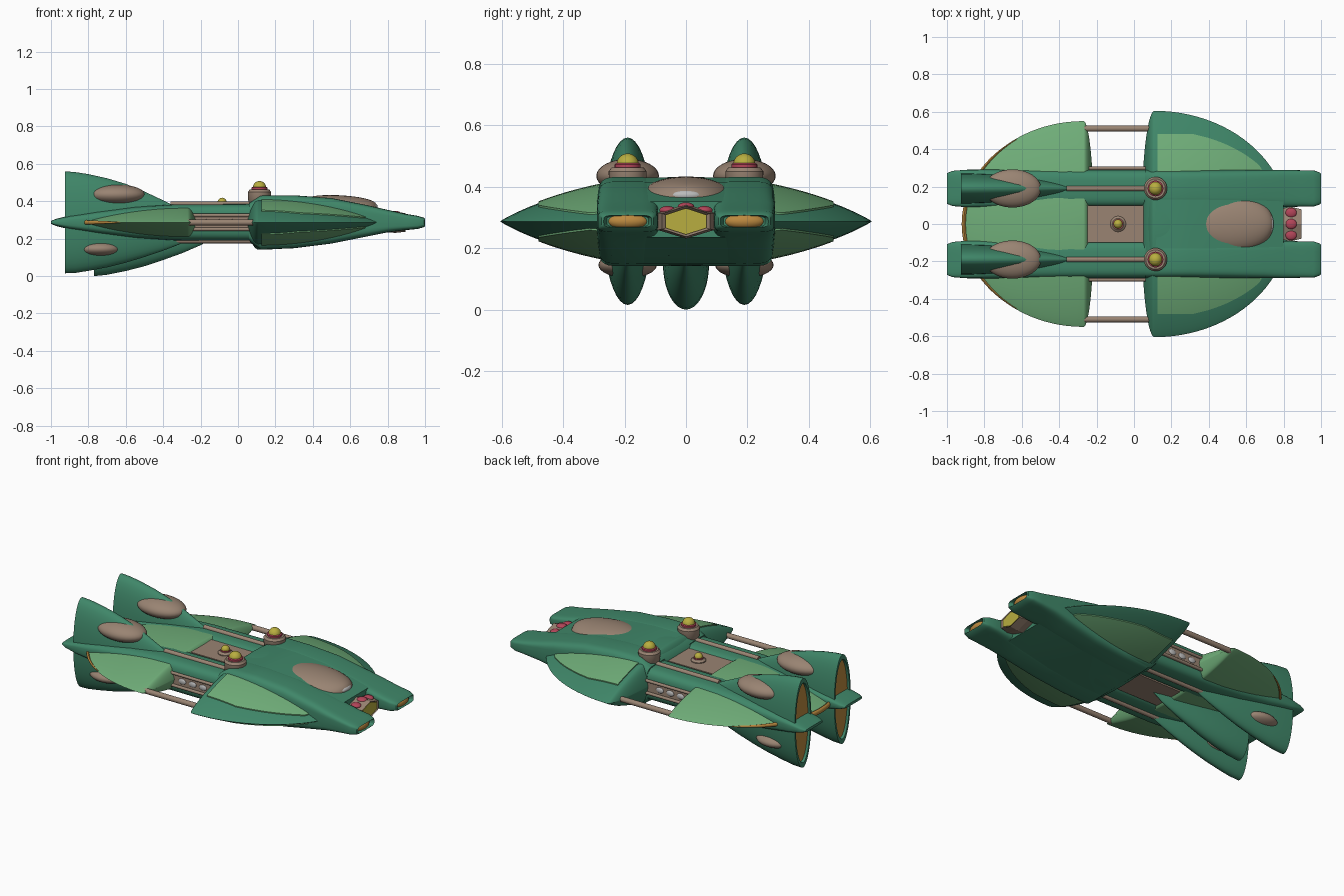
import bpy, bmesh
from math import sin, cos, pi, radians, copysign
from mathutils import Vector

if "Cube" in bpy.data.objects:
    bpy.data.objects.remove(bpy.data.objects["Cube"])

COL = {"green": (.05, .24, .14), "light": (.16, .42, .19), "brown": (.32, .23, .17),
       "orange": (.5, .25, .05), "yellow": (.48, .42, .05), "pink": (.45, .06, .1), "grey": (.5, .5, .5)}
MATS = {}
for k, c in COL.items():
    MATS[k] = bpy.data.materials.new(k)
    MATS[k].diffuse_color = (*c, 1)
CZ = .287  # height of the ship's middle plane


def finish(ob, mat, angle=35):
    ob.data.materials.append(MATS[mat])
    bpy.ops.object.select_all(action='DESELECT')
    ob.select_set(True)
    bpy.context.view_layer.objects.active = ob
    bpy.ops.object.shade_smooth_by_angle(angle=radians(angle))
    return ob


def from_bm(name, bm, mat, angle=35):
    bmesh.ops.remove_doubles(bm, verts=bm.verts, dist=1e-5)
    bmesh.ops.recalc_face_normals(bm, faces=bm.faces)
    me = bpy.data.meshes.new(name)
    bm.to_mesh(me)
    bm.free()
    ob = bpy.data.objects.new(name, me)
    bpy.context.collection.objects.link(ob)
    return finish(ob, mat, angle)


def loft(name, rings, mat, angle=35):
    bm = bmesh.new()
    vs = [[bm.verts.new(p) for p in r] for r in rings]
    n = len(vs[0])
    for a, b in zip(vs, vs[1:]):
        for i in range(n):
            bm.faces.new((a[i], a[(i + 1) % n], b[(i + 1) % n], b[i]))
    bm.faces.new(vs[0])
    bm.faces.new(vs[-1])
    return from_bm(name, bm, mat, angle)


def ring(x, cy, hw, z0, z1, n=2, count=40):
    # superellipse section across x
    f = lambda v: copysign(abs(v) ** (2 / n), v)
    return [(x, cy + hw * f(cos(2 * pi * i / count)),
             (z0 + z1) / 2 + (z1 - z0) / 2 * f(sin(2 * pi * i / count))) for i in range(count)]


def ball(name, c, r, mat):
    bm = bmesh.new()
    bmesh.ops.create_uvsphere(bm, u_segments=32, v_segments=16, radius=1)
    for v in bm.verts:
        v.co = Vector(c) + Vector([v.co[i] * r[i] for i in range(3)])
    return from_bm(name, bm, mat)


def box(name, lo, hi, mat):
    bm = bmesh.new()
    bmesh.ops.create_cube(bm, size=1)
    for v in bm.verts:
        v.co = [(lo[i] + hi[i]) / 2 + v.co[i] * (hi[i] - lo[i]) for i in range(3)]
    return from_bm(name, bm, mat)


def rod(name, x0, x1, y, z, r):
    return loft(name, [ring(x, y, r, z - r, z + r, 2, 16) for x in (x0, x1)], "brown")


def turned(name, c, prof, mat):
    # profile of (radius, height) turned about z
    return loft(name, [[(c[0] + r * cos(2 * pi * i / 32), c[1] + r * sin(2 * pi * i / 32), c[2] + z)
                        for i in range(32)] for r, z in prof], mat)


def height(t, h):
    return h * max(0, 1 - t * t) ** .9


def disc(name, x0, ahead, behind, b, h, mat):
    # lens-shaped wing with different depth ahead of and behind x0
    bm = bmesh.new()
    N, M = 96, 16
    for s in (1, -1):
        g = []
        for j in range(M + 1):
            t = sin(j / M * pi / 2)
            g.append([bm.verts.new((x0 + (ahead if cos(a) > 0 else behind) * t * cos(a),
                                    b * t * sin(a), CZ + s * height(t, h)))
                      for a in [2 * pi * i / N for i in range(N)]])
        for j in range(M):
            for i in range(N):
                k = (i + 1) % N
                bm.faces.new((g[j][i], g[j][k], g[j + 1][k], g[j + 1][i]))
    bmesh.ops.remove_doubles(bm, verts=bm.verts, dist=1e-5)
    return from_bm(name, bm, mat, 40)


# wings
disc("front_wing", .11, .72, .07, .605, .145, "green")
disc("rear_wing", -.27, .055, .645, .55, .1, "light")

# central hull between the booms
HULL = [(.04, .22, .355), (.07, .175, .40), (.12, .142, .43), (.3, .15, .43), (.5, .175, .415),
        (.7, .215, .375), (.8, .235, .352)]
loft("front_hull", [ring(x, 0, .287, a, b, 8) for x, a, b in HULL], "green")
box("mid_deck", (-.25, -.1, .2), (.06, .1, .372), "brown")

# top canopy with grey window
loft("canopy", [ring(.545 + .2 * sin(a), 0, max(.003, .145 * cos(a) ** .8),
                     .37 - .03 * sin(a) - .062 * cos(a) ** .6, .37 - .01 * sin(a) + .062 * cos(a) ** .6)
                for a in [radians(d) for d in range(-88, 89, 8)]], "brown", 60)
ball("canopy_window", (.725, 0, .372), (.022, .05, .018), "grey")


# nose cockpit: hexagonal pod with glass and lights
def hexa(x, w, h):
    return [(x, w * p, CZ + h * q) for p, q in
            ((0, 1), (1, .5), (1, -.5), (0, -1), (-1, -.5), (-1, .5))]


loft("cockpit_frame", [hexa(.74, .075, .048), hexa(.84, .092, .056), hexa(.895, .078, .05),
                       hexa(.885, .066, .043)], "brown", 10)
loft("cockpit_glass", [hexa(.86, .066, .043), hexa(.892, .066, .043)], "yellow", 10)
for i in (-1, 0, 1):
    ball("cockpit_light", (.84, i * .06, .335 - abs(i) * .012), (.03, .027, .014), "pink")

# repeated parts on both sides
BOOM = [(-1, .008, .082), (-.97, .02, .094), (-.9, .037, .1), (-.75, .06, .101), (-.55, .083, .101),
        (-.34, .096, .101), (.06, .098, .101)]
NOSE = [(.06, .19, .39), (.12, .141, .432), (.3, .149, .432), (.5, .174, .417), (.7, .214, .377),
        (.8, .234, .354), (.9, .246, .332), (.96, .252, .322)]
NAC = [(-.925, .015, .56, .08), (-.87, .017, .556, .08), (-.8, .028, .545, .078), (-.7, .047, .523, .072),
       (-.6, .072, .493, .063), (-.5, .102, .452, .052), (-.4, .136, .405, .036), (-.32, .167, .365, .02),
       (-.25, .2, .33, .008)]
for s in (1, -1):
    y = .19 * s
    # booms
    loft("boom", [ring(x, y, w, CZ - h, CZ + h, 4) for x, h, w in BOOM], "green")
    loft("boom_nose", [ring(x, y, .1 if x < .9 else .097, a, b, 5) for x, a, b in NOSE]
         + [ring(.995, y, .085, .262, .312, 5), ring(1, y, .078, .267, .307, 5),
            ring(.975, y, .068, .27, .304, 5)], "green")
    ball("nose_light", (.965, y, CZ), (.032, .066, .028), "orange")
    # engine nacelle with recessed exhaust
    loft("nacelle", [ring(-.9, y, .068, .05, .525)] + [ring(-.925, y, .07, .045, .53)]
         + [ring(x, y, w, a, b) for x, a, b, w in NAC], "green")
    loft("exhaust", [ring(x, y, .069, .047, .528) for x in (-.91, -.905)], "orange")
    ball("upper_pod", (-.65, y, .435), (.153, .102, .055), "brown")
    ball("lower_pod", (-.74, y, .145), (.115, .095, .042), "brown")
    # turrets and pipes
    turned("turret_base", (.115, y, .38), [(.045, 0), (.06, .02), (.062, .07), (.052, .083)], "brown")
    turned("turret_ring", (.115, y, .455), [(.042, 0), (.042, .018), (.036, .022)], "pink")
    ball("turret_dome", (.115, y, .472), (.036, .036, .036), "yellow")
    for z in (.385, .189):
        rod("pipe", -.36, .12, y, z, .014)
    # struts and side machinery
    rod("outer_strut", -.28, .1, .51 * s, CZ, .016)
    box("side_panel", (-.25, .27 * s - .025, .243), (.06, .27 * s + .025, .33), "brown")
    for z in (.25, .325):
        rod("side_rail", -.25, .08, .298 * s, z, .009)
    for x in (-.17, -.1, -.03):
        ball("side_gauge", (x, .295 * s, CZ), (.025, .008, .017), "grey")

    # light inlay following the front wing, top and bottom
    rings = []
    for i in range(13):
        py = .28 + .2 * i / 12
        xe = .125 + .7 * (1 - (py / .5) ** 2) ** .5
        xs = [.125 + (min(xe, .68 + (.3 - py) * .1) - .125) * j / 12 for j in range(13)]
        hs = [height(min(1, (((x - .11) / .72) ** 2 + (py / .605) ** 2) ** .5), .145) + .006 for x in xs]
        rings.append([(x, s * py, CZ + h) for x, h in zip(xs, hs)]
                     + [(x, s * py, CZ - h) for x, h in reversed(list(zip(xs, hs)))])
    loft("wing_inlay", rings, "light")

# belly fin
loft("belly_fin", [ring(x, 0, w, a, b) for x, a, b, w in
                   [(-.77, 0, .3, .075), (-.7, .007, .3, .074), (-.6, .027, .3, .069), (-.5, .053, .3, .061),
                    (-.4, .086, .3, .05), (-.3, .122, .3, .036), (-.2, .165, .3, .018), (-.14, .2, .3, .006)]],
     "green")

# middle dome on the deck
turned("deck_base", (-.085, 0, .365), [(.042, 0), (.042, .012), (.03, .022)], "brown")
turned("deck_ring", (-.085, 0, .38), [(.027, 0), (.027, .014)], "pink")
ball("deck_dome", (-.085, 0, .395), (.024, .024, .024), "yellow")


# orange trim along the rear wing edge
def trim(name, a0, a1):
    rings = []
    for i in range(21):
        a = a0 + (a1 - a0) * i / 20
        c = Vector((-.27 - .64 * cos(a), .546 * sin(a), CZ))
        d = Vector((-cos(a), sin(a), 0))
        r = .016 * (1 - .8 * (i / 20) ** 2)
        rings.append([c + d * (r * .7 * cos(k * pi / 6)) + Vector((0, 0, r * sin(k * pi / 6)))
                      for k in range(12)])
    loft(name, rings, "orange")


for s in (1, -1):
    trim("edge_trim", 0, s * radians(56))

for m in bpy.data.materials:
    if m.users and not m.is_grease_pencil:
        m.use_nodes = True
        m.node_tree.nodes["Principled BSDF"].inputs["Base Color"].default_value = m.diffuse_color
